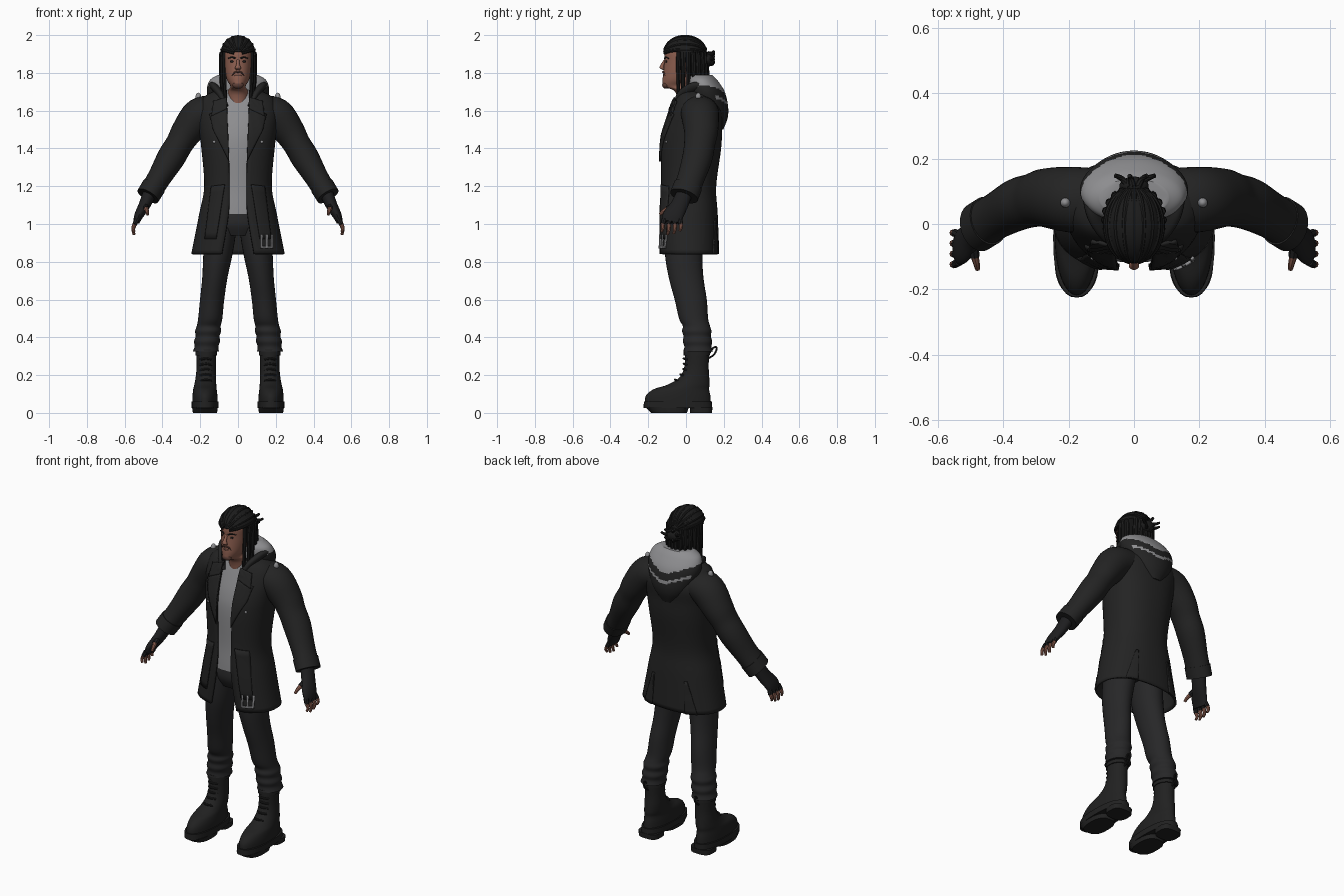
import bpy, bmesh, random
from math import sin, cos, pi, asin, radians
from mathutils import Vector

random.seed(4)
cube = bpy.data.objects.get("Cube")
if cube:
    bpy.data.objects.remove(cube)


def material(name, red, green, blue):
    mat = bpy.data.materials.new(name)
    mat.use_nodes = True
    mat.diffuse_color = (red, green, blue, 1)
    mat.node_tree.nodes["Principled BSDF"].inputs["Base Color"].default_value = (red, green, blue, 1)
    return mat


COAT_CLOTH = material("coat charcoal", .017, .017, .017)
TROUSER = material("trouser charcoal", .02, .02, .021)
BOOT = material("boot black", .015, .015, .015)
HAIR = material("hair black", .011, .011, .011)
GLOVE = material("glove black", .013, .013, .014)
GREY = material("light grey", .27, .27, .28)
SKIN = material("skin", .27, .115, .08)
STUBBLE = material("beard brown", .11, .05, .038)
parts = []


def finish(name, bm, mat, mirror=False, thick=0):
    """Turn a bmesh into a named part, optionally mirrored and thickened."""
    bmesh.ops.recalc_face_normals(bm, faces=bm.faces)
    mesh = bpy.data.meshes.new(name)
    bm.to_mesh(mesh)
    bm.free()
    mesh.materials.append(mat)
    obj = bpy.data.objects.new(name, mesh)
    bpy.context.collection.objects.link(obj)
    if thick:
        solid = obj.modifiers.new("thickness", "SOLIDIFY")
        solid.thickness, solid.offset = thick, 0
    if mirror:
        obj.modifiers.new("mirror", "MIRROR").use_mirror_merge = False
    parts.append(obj)
    return obj


def smooth(rows, steps=4):
    """Spline between rows of numbers."""
    out = []
    for i in range(len(rows) - 1):
        quad = [rows[max(0, min(len(rows) - 1, i + k))] for k in (-1, 0, 1, 2)]
        for j in range(steps):
            t = j / steps
            out.append(tuple(b + t * (c - a + t * (2*a - 5*b + 4*c - d + t * (3*b - a - 3*c + d))) / 2
                             for a, b, c, d in zip(*quad)))
    return out + [tuple(rows[-1])]


def oval(angle, power):
    """Point on a unit superellipse, angle zero facing the front."""
    s, c = sin(angle), cos(angle)
    e = 2 / power
    return abs(s) ** e * (1 if s > 0 else -1), -abs(c) ** e * (1 if c > 0 else -1)


def skin_rings(bm, rings, closed=True):
    for a, b in zip(rings, rings[1:]):
        for i in range(len(a) if closed else len(a) - 1):
            j = (i + 1) % len(a)
            bm.faces.new((a[i], a[j], b[j], b[i]))


def sweep(name, rows, mat, mirror=False, level=False, n=20, power=2, steps=4, side=(0, 1, 0)):
    """Skin ovals (x, y, z, across radius, side radius) along a path."""
    rows = smooth(rows, steps) if steps else rows
    bm, rings = bmesh.new(), []
    points = [Vector(r[:3]) for r in rows]
    for i, r in enumerate(rows):
        u, v = Vector((1, 0, 0)), Vector((0, 1, 0))
        if not level:
            t = (points[min(i + 1, len(rows) - 1)] - points[max(i - 1, 0)]).normalized()
            v = Vector(side)
            v = (v - t * v.dot(t)).normalized()
            u = v.cross(t)
        ring = []
        for k in range(n):
            a, b = oval(2 * pi * k / n, power)
            ring.append(bm.verts.new(points[i] + u * a * r[3] + v * b * r[4]))
        rings.append(ring)
    skin_rings(bm, rings)
    bm.faces.new(rings[0])
    bm.faces.new(rings[-1])
    return finish(name, bm, mat, mirror)


def tube(name, points, radius, mat, tip=.6, **options):
    last = len(points) - 1
    rows = [(*p, *[radius * (1 - (1 - tip) * i / last)] * 2) for i, p in enumerate(points)]
    return sweep(name, rows, mat, n=8, steps=3, **options)


def ball(name, centre, size, mat, mirror=False):
    bm = bmesh.new()
    bmesh.ops.create_uvsphere(bm, u_segments=24, v_segments=16, radius=1)
    bmesh.ops.scale(bm, vec=size, verts=bm.verts)
    bmesh.ops.translate(bm, vec=centre, verts=bm.verts)
    return finish(name, bm, mat, mirror)


# Coat body: rows of y centre, height, half width, half depth, half opening
SQUARE = 2.3
COAT = smooth([(.045, 1.71, .09, .07, .06), (.05, 1.67, .175, .1, .062), (.055, 1.6, .21, .135, .06),
               (.035, 1.5, .2, .15, .055), (.025, 1.4, .188, .155, .05), (.012, 1.2, .173, .142, .045),
               (.012, 1.05, .2, .15, .05), (.015, .84, .242, .155, .085)], 6)


def coat_y(x, z, facing=-1):
    row = min(COAT, key=lambda r: abs(r[1] - z))
    inside = max(0, 1 - min(1, abs(x) / row[2]) ** SQUARE)
    return row[0] + facing * row[3] * inside ** (1 / SQUARE)


bm, rings = bmesh.new(), []
for cy, z, rx, ry, gap in COAT:
    start = asin((gap / rx) ** (SQUARE / 2))
    ring = []
    for k in range(49):
        a, b = oval(start + (2 * pi - 2 * start) * k / 48, SQUARE)
        ring.append(bm.verts.new((a * rx, cy + b * ry, z)))
    rings.append(ring)
skin_rings(bm, rings, closed=False)
finish("coat_body", bm, COAT_CLOTH, thick=.012)

# Shirt follows the coat just underneath
sweep("shirt", [(0, cy, z, rx - .02, ry - .02) for cy, z, rx, ry, g in COAT if z > 1.04],
      GREY, level=True, n=40, power=SQUARE, steps=0)


def plate(name, corners, mat, lift=.01, facing=-1, mirror=True):
    """Four-cornered cloth panel (x, z corners) draped over the coat."""
    bm, rows = bmesh.new(), []
    a, b, c, d = map(Vector, corners)
    for i in range(9):
        row = []
        for j in range(9):
            p = a.lerp(b, j / 8).lerp(d.lerp(c, j / 8), i / 8)
            row.append(bm.verts.new((p.x, coat_y(p.x, p.y, facing) + facing * lift, p.y)))
        rows.append(row)
    skin_rings(bm, rows, closed=False)
    return finish(name, bm, mat, mirror, thick=.009)


plate("lapels", [(.058, 1.62), (.15, 1.58), (.13, 1.5), (.047, 1.33)], COAT_CLOTH)
plate("collar_points", [(.06, 1.67), (.13, 1.65), (.14, 1.57), (.058, 1.61)], COAT_CLOTH, .013)
plate("pocket_panels", [(.07, 1.21), (.14, 1.2), (.175, .92), (.115, .92)], COAT_CLOTH)
plate("back_vents", [(.1, 1.03), (.115, 1.03), (.175, .84), (.11, .84)], COAT_CLOTH, .008, 1)
sweep("collar", [(.065, -.05, 1.62, .015, .02), (.09, -.02, 1.68, .018, .03),
                 (.12, .03, 1.72, .02, .03), (.13, .08, 1.73, .02, .03)], COAT_CLOTH, True)

# Buckle, snaps and shoulder tabs
for x in (.12, .147, .174):
    plate("buckle_prong", [(x, .945), (x + .009, .945), (x + .009, .87), (x, .87)], GREY, .016, mirror=False)
plate("buckle_bar", [(.12, .882), (.183, .882), (.183, .872), (.12, .872)], GREY, .016, mirror=False)
ball("snaps", (.125, coat_y(.125, 1.435) - .006, 1.435), (.008, .006, .008), GREY, True)
ball("shoulder_tabs", (.21, .065, 1.672), (.015, .015, .023), GREY, True)

# Sleeves and cuffs
sweep("sleeves", [(.12, .07, 1.6, .08, .1), (.2, .075, 1.575, .095, .1), (.27, .08, 1.49, .083, .09),
                  (.31, .072, 1.425, .073, .082), (.355, .06, 1.35, .074, .08), (.42, .025, 1.24, .062, .072),
                  (.47, -.005, 1.16, .06, .073)], COAT_CLOTH, True, n=28)
sweep("cuffs", [(.445, .01, 1.2, .064, .077), (.477, -.01, 1.148, .063, .077)], COAT_CLOTH, True, n=28)

# Fingerless gloves and hands
sweep("gloves", [(.465, -.005, 1.17, .036, .042), (.495, -.035, 1.1, .031, .046),
                 (.525, -.068, 1.045, .024, .054), (.538, -.076, 1.01, .017, .05)], GLOVE, True)
for i, length in enumerate((.04, .055, .05, .035)):
    root = Vector((.535, -.115 + .027 * i, 1.025))
    middle = root + Vector((.012, -.008 + .005 * i, -.027))
    tube("glove_finger", [root, middle], .014, GLOVE, .9, mirror=True)
    tube("finger", [middle, middle + Vector((.008, 0, -length / 2)), middle + Vector((.003, -.006, -length))],
         .0115, SKIN, mirror=True)
tube("glove_thumb", [(.495, -.045, 1.105), (.487, -.1, 1.08)], .019, GLOVE, .8, mirror=True, side=(1, 0, 0))
tube("thumb", [(.487, -.098, 1.081), (.481, -.122, 1.066), (.478, -.138, 1.05)], .0125, SKIN,
     mirror=True, side=(1, 0, 0))

# Hood with pale lining, coloured by a draped height rule
hood = sweep("hood", [(0, .185, 1.5, .03, .012), (0, .15, 1.56, .1, .07), (0, .125, 1.62, .14, .098),
                      (0, .105, 1.7, .165, .1), (0, .085, 1.76, .15, .082), (0, .08, 1.79, .105, .058)],
             COAT_CLOTH, level=True, n=56, steps=8)
hood.data.materials.append(GREY)
for face in hood.data.polygons:
    drape = face.center.z - .35 * abs(face.center.x)
    if face.center.z > 1.735 or drape > 1.675 or (1.615 < drape < 1.632 and face.center.y > .15):
        face.material_index = 1

# Trousers with bunched hems
sweep("hips", [(0, .01, 1.07, .15, .115), (0, 0, 1, .165, .115), (0, 0, .94, .12, .09)],
      TROUSER, level=True, n=28)
legs = [(.085, 0, 1.02, .085, .11), (.105, -.012, .85, .078, .1), (.122, 0, .72, .067, .092),
        (.137, .025, .6, .064, .085), (.147, .04, .5, .064, .077)]
for i in range(6):
    puff = .006 * (i % 2)
    legs.append((.155 + .003 * i, .055 + .002 * i, .46 - .027 * i, .063 + puff, .072 + puff))
sweep("trouser_legs", legs, TROUSER, True, level=True, n=28)

# Boots: shaft and foot, collar, sole, treads, laces and pull loops
sweep("boots", [(.168, .058, .34, .054, .066), (.168, .056, .25, .051, .064), (.17, .045, .19, .054, .078),
                (.173, .015, .15, .058, .11), (.175, -.025, .125, .062, .147), (.175, -.042, .09, .066, .171),
                (.175, -.043, .045, .067, .175)], BOOT, True, level=True, n=32)
sweep("boot_tops", [(.168, .058, .335, .058, .07), (.168, .058, .305, .058, .07)], BOOT, True, level=True, n=28)
sweep("soles", [(.175, -.043, .06, .072, .18), (.175, -.043, .025, .072, .182)], BOOT, True,
      level=True, n=32, power=2.4)
sweep("heels", [(.175, .08, .03, .066, .06), (.175, .08, 0, .064, .058)], BOOT, True, level=True, n=28, power=3)
sweep("treads", [(.175, -.1, .03, .068, .115), (.175, -.09, 0, .064, .095)], BOOT, True, level=True, n=28, power=2.6)
for i in range(5):
    z, y = .17 + .028 * i, (-.055, -.025, -.01, -.008, -.008)[i]
    tube("lace", [(.14, y + .015, z), (.17, y - .004, z + .006), (.2, y + .015, z)], .006, BOOT, 1, mirror=True)
tube("pull_loops", [(.17, .12, .29), (.17, .15, .31), (.17, .163, .345), (.17, .145, .345), (.17, .12, .31)],
     .005, BOOT, 1, mirror=True, side=(1, 0, 0))

# Head and face
sweep("head", [(0, .02, 1.62, .06, .062), (0, .005, 1.7, .054, .062), (0, -.045, 1.728, .04, .073),
               (0, -.036, 1.76, .057, .088), (0, -.028, 1.8, .067, .092), (0, -.02, 1.86, .073, .094),
               (0, -.012, 1.92, .073, .098), (0, 0, 1.975, .045, .06)], SKIN, level=True, n=32)
sweep("nose", [(0, -.108, 1.872, .007, .008), (0, -.124, 1.845, .009, .009),
               (0, -.128, 1.826, .016, .012), (0, -.115, 1.815, .01, .006)], SKIN, level=True)
ball("eyes", (.03, -.103, 1.86), (.012, .006, .006), HAIR, True)
ball("ears", (.073, -.005, 1.85), (.01, .018, .03), SKIN, True)
tube("brows", [(.013, -.112, 1.876), (.032, -.108, 1.883), (.052, -.092, 1.877)], .005, HAIR,
     mirror=True, side=(0, 0, 1))
tube("moustache", [(0, -.121, 1.805), (.018, -.117, 1.802), (.031, -.107, 1.785)], .006, STUBBLE,
     mirror=True, side=(0, 0, 1))
ball("lips", (0, -.116, 1.787), (.02, .007, .007), STUBBLE)
ball("goatee", (0, -.106, 1.736), (.03, .02, .02), STUBBLE)

# Hair: cap trimmed at the hairline, back mass, cornrows, locks and knot
bm = bmesh.new()
bmesh.ops.create_uvsphere(bm, u_segments=32, v_segments=24, radius=1)
bmesh.ops.scale(bm, vec=(.089, .112, .095), verts=bm.verts)
bmesh.ops.translate(bm, vec=(0, -.006, 1.9), verts=bm.verts)
face_area = [f for f in bm.faces if f.calc_center_median().y < -.03 and f.calc_center_median().z < 1.918]
bmesh.ops.delete(bm, geom=face_area, context="FACES")
finish("hair_cap", bm, HAIR, thick=.008)
ball("hair_back", (0, .05, 1.84), (.082, .066, .11), HAIR)
for i in range(-4, 5):
    turn = radians(19 * i)
    row = []
    for k in range(7):
        a = radians(14 + 25 * k)
        row.append((.089 * sin(turn) * sin(a), -.004 - .112 * cos(a), 1.9 + .093 * cos(turn) * sin(a)))
    tube("cornrow", row, .009, HAIR, .9, side=(1, 0, 0))
for i in range(8):
    a = radians(-36 + 17 * i)
    x, y = .084 * cos(a), .015 + .088 * sin(a)
    end = 1.66 + .012 * i + random.uniform(0, .02)
    tube("hair_lock", [(x, y, 1.91), (x * 1.06, y * 1.08, 1.82), (x, y * 1.15, end)], .015, HAIR, mirror=True)
ball("hair_knot", (0, .115, 1.87), (.045, .03, .035), HAIR)
for i in range(7):
    a = 2 * pi * i / 7
    x, z = .04 * cos(a), 1.875 + .03 * sin(a)
    tube("knot_end", [(x / 2, .115, z), (x, .138, z), (x * 1.6, .148, z + .012)], .011, HAIR, side=(1, 0, 0))

# Smooth shading with sharp edges kept
bpy.ops.object.select_all(action="DESELECT")
for obj in parts:
    obj.select_set(True)
bpy.context.view_layer.objects.active = parts[0]
bpy.ops.object.shade_smooth_by_angle(angle=radians(40))
